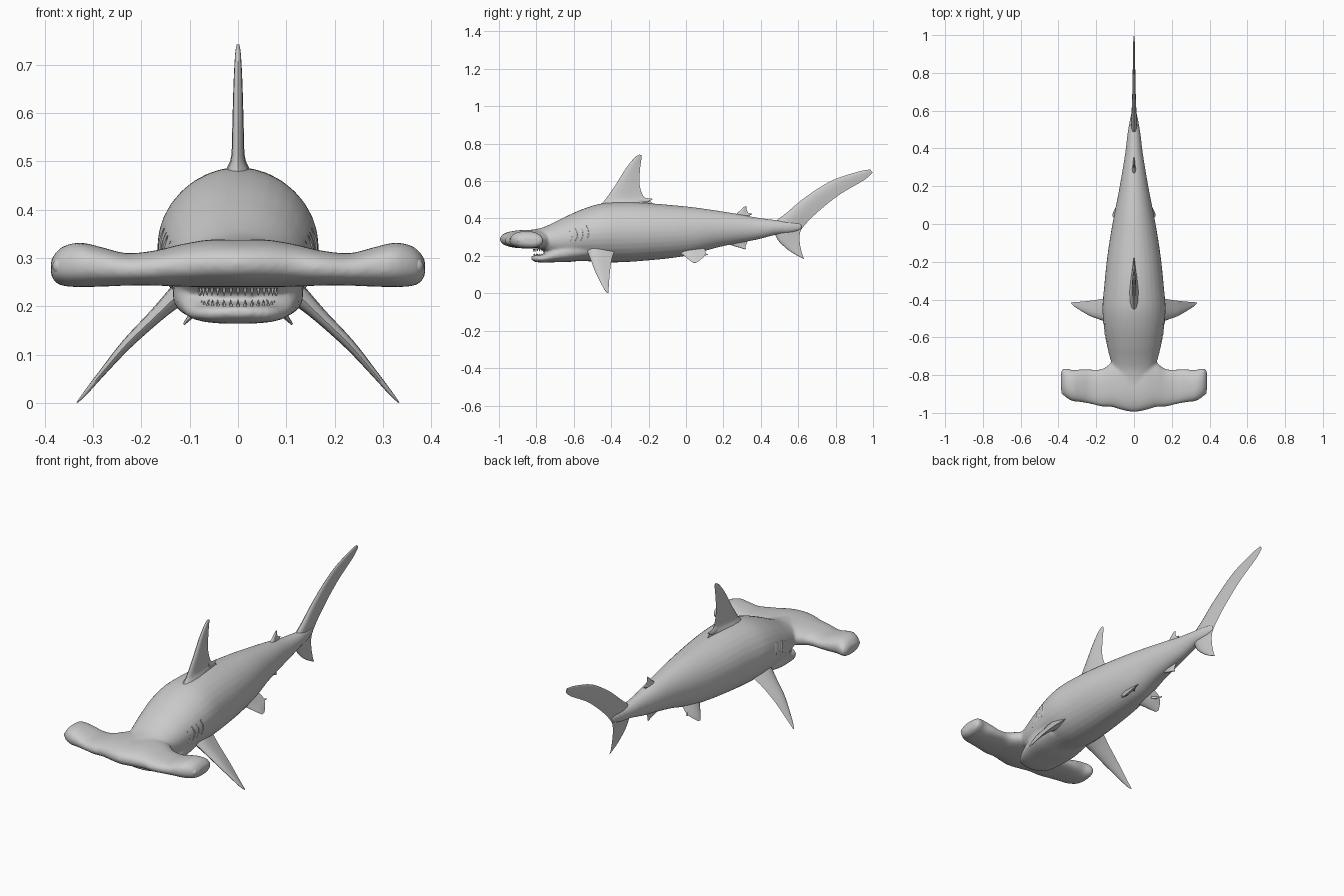
import bpy, bmesh, math
from mathutils import Vector

skin = bpy.data.materials.new("grey skin")
skin.diffuse_color = (0.6, 0.6, 0.6, 1)


def smooth_rows(rows, n=5):
    """Catmull-Rom interpolation of tuples of numbers."""
    out = []
    for i in range(len(rows) - 1):
        a, b, c, d = (rows[max(0, min(len(rows) - 1, i + k))] for k in (-1, 0, 1, 2))
        for s in range(n):
            t = s / n
            out.append(tuple(0.5 * (2 * q + (r - p) * t + (2 * p - 5 * q + 4 * r - u) * t * t
                                    + (3 * q - p - 3 * r + u) * t ** 3)
                             for p, q, r, u in zip(a, b, c, d)))
    return out + [rows[-1]]


def loft(bm, rings):
    """Skin closed rings and cap both ends."""
    vs = [[bm.verts.new(p) for p in ring] for ring in rings]
    n = len(vs[0])
    for a, b in zip(vs, vs[1:]):
        for i in range(n):
            bm.faces.new((a[i], a[(i + 1) % n], b[(i + 1) % n], b[i]))
    bm.faces.new(vs[0])
    bm.faces.new(vs[-1])


def finish(name, bm, angle=50):
    bmesh.ops.recalc_face_normals(bm, faces=bm.faces)
    me = bpy.data.meshes.new(name)
    bm.to_mesh(me)
    bm.free()
    ob = bpy.data.objects.new(name, me)
    bpy.context.collection.objects.link(ob)
    me.materials.append(skin)
    bpy.ops.object.select_all(action='DESELECT')
    ob.select_set(True)
    bpy.context.view_layer.objects.active = ob
    bpy.ops.object.shade_smooth_by_angle(angle=math.radians(angle))
    return ob


def spow(v, e):
    return math.copysign(abs(v) ** e, v)


def oval(e=1.0, n=32):
    for i in range(n):
        a = 2 * math.pi * i / n
        yield spow(math.cos(a), e), spow(math.sin(a), e)


def add_fin(bm, rows, normal, sides=(1,), n=4):
    """Rows of (leading xyz, trailing xyz, half thickness) with a tapered section."""
    prof = [(0, 0), (.04, .5), (.15, .9), (.35, 1), (.6, .7), (.85, .25), (1, 0)]
    nrm = Vector(normal).normalized()
    for s in sides:
        rings = []
        for r in smooth_rows(rows, n):
            le, te, t = Vector(r[:3]), Vector(r[3:6]), max(r[6], .0005)
            pts = [le.lerp(te, c) + nrm * t * h for c, h in prof]
            pts += [le.lerp(te, c) - nrm * t * h for c, h in prof[-2:0:-1]]
            rings.append([(p.x * s, p.y, p.z) for p in pts])
        loft(bm, rings)


def flat_fin(name, rows):
    """Fin on the centre plane from (lead y, lead z, trail y, trail z, half thickness)."""
    bm = bmesh.new()
    add_fin(bm, [(0, a, b, 0, c, d, t) for a, b, c, d, t in rows], (1, 0, 0))
    return finish(name, bm)


# Trunk: y, half width, bottom z, top z
trunk = smooth_rows([
    (-.94, .05, .26, .315), (-.86, .09, .246, .335), (-.78, .106, .235, .348),
    (-.72, .124, .195, .372), (-.64, .144, .172, .412), (-.54, .16, .172, .455),
    (-.44, .167, .165, .482), (-.32, .157, .167, .488), (-.2, .145, .176, .482),
    (-.08, .128, .188, .472), (.04, .107, .208, .46), (.16, .083, .243, .443),
    (.28, .062, .268, .424), (.38, .046, .287, .405), (.48, .034, .312, .392),
    (.56, .02, .322, .385), (.62, .006, .34, .375)])
bm = bmesh.new()
loft(bm, [[(w * c, y, (lo + hi) / 2 + (hi - lo) / 2 * s) for c, s in oval()]
          for y, w, lo, hi in trunk])

# Hammer-shaped head: x, front y, back y, bottom z, top z
half = [(0, -.995, -.70, .24, .338), (.06, -.985, -.70, .24, .338),
        (.12, -.968, -.735, .241, .328), (.17, -.966, -.768, .243, .316),
        (.23, -.952, -.77, .243, .31), (.28, -.943, -.77, .241, .322),
        (.325, -.937, -.772, .24, .332), (.36, -.918, -.765, .242, .325),
        (.378, -.9, -.768, .25, .31), (.387, -.875, -.79, .265, .295)]
head = [(-r[0],) + r[1:] for r in half[:0:-1]] + half
loft(bm, [[(x, (f + b) / 2 + (b - f) / 2 * c, (lo + hi) / 2 + (hi - lo) / 2 * s)
           for c, s in oval(.85)] for x, f, b, lo, hi in smooth_rows(head, 4)])

# Lower jaw: y, half width, bottom z, rim z
jaw = smooth_rows([(-.828, .03, .18, .196), (-.805, .075, .168, .203), (-.76, .103, .164, .212),
                   (-.70, .122, .166, .245), (-.62, .135, .168, .28), (-.52, .13, .18, .3)])
loft(bm, [[(w * c, y, (lo + hi) / 2 + (hi - lo) / 2 * s) for c, s in oval(.8)]
          for y, w, lo, hi in jaw])
body = finish("body_and_head", bm, 180)

# Fuse the overlapping shells into one soft skin
rm = body.modifiers.new("fuse", 'REMESH')
rm.mode = 'VOXEL'
rm.voxel_size = .007
rm.use_smooth_shade = True
sm = body.modifiers.new("soften", 'SMOOTH')
sm.factor = .5
sm.iterations = 6

# Centre-line fins
flat_fin("dorsal_fin", [
    (-.49, .45, -.16, .45, .034), (-.45, .482, -.185, .488, .024), (-.425, .51, -.225, .515, .014),
    (-.37, .59, -.248, .58, .0115), (-.32, .67, -.246, .66, .009),
    (-.275, .725, -.239, .715, .006), (-.25, .742, -.238, .738, .003)])
flat_fin("dorsal_fin_rear_tip", [
    (-.25, .485, -.25, .525, .009), (-.21, .487, -.215, .51, .006), (-.18, .502, -.182, .507, .002)])
flat_fin("second_dorsal_fin", [
    (.24, .405, .345, .4, .014), (.275, .43, .335, .425, .008),
    (.3, .453, .325, .445, .005), (.317, .467, .324, .464, .002)])
flat_fin("second_dorsal_rear_tip", [
    (.315, .41, .315, .435, .006), (.335, .415, .335, .43, .004), (.352, .422, .352, .426, .002)])
flat_fin("anal_fin", [
    (.2, .285, .335, .295, .014), (.235, .26, .325, .268, .008),
    (.28, .246, .318, .25, .005), (.315, .235, .322, .238, .002)])
flat_fin("tail_fin", [
    (.985, .662, .998, .645, .003), (.92, .65, .955, .607, .005), (.78, .603, .82, .527, .007),
    (.64, .515, .705, .435, .01), (.54, .432, .635, .365, .014), (.47, .37, .61, .325, .016),
    (.485, .295, .608, .275, .012), (.53, .245, .615, .235, .008),
    (.575, .213, .623, .205, .005), (.63, .184, .633, .182, .002)])

# Paired fins
bm = bmesh.new()
add_fin(bm, [(.09, -.54, .25, .09, -.37, .25, .03), (.13, -.525, .218, .13, -.385, .218, .021),
             (.17, -.51, .18, .17, -.397, .182, .015), (.23, -.488, .122, .23, -.406, .122, .011),
             (.28, -.46, .064, .28, -.411, .064, .007), (.318, -.435, .018, .318, -.414, .018, .004),
             (.333, -.42, .001, .333, -.415, .001, .001)], (.7, 0, .7), (1, -1))
finish("pectoral_fins", bm)
bm = bmesh.new()
add_fin(bm, [(.05, -.04, .225, .05, .1, .24, .014), (.075, -.01, .2, .075, .105, .213, .009),
             (.095, .015, .18, .095, .09, .19, .006), (.112, .04, .162, .112, .06, .166, .002)],
        (.75, 0, .65), (1, -1))
add_fin(bm, [(.06, .07, .205, .06, .07, .225, .006), (.078, .1, .202, .078, .1, .214, .004),
             (.085, .118, .207, .085, .118, .21, .001)], (1, 0, 0), (1, -1))
finish("pelvic_fins", bm)

# Gill slits hugging the flanks
bm = bmesh.new()
for k in range(5):
    y = -.65 + .03 * k
    _, w, lo, hi = min(trunk, key=lambda r: abs(r[0] - y))
    rows = []
    for i in range(5):
        a = -.2 + .13 * i
        x, z = w * math.cos(a) - .001, (lo + hi) / 2 + (hi - lo) / 2 * math.sin(a)
        yy = y + .012 * math.sin(i * math.pi / 4)
        rows.append((x, yy - .004, z, x, yy + .008, z, .0035 * math.sin(math.pi * (i + .5) / 5)))
    add_fin(bm, rows, (1, 0, 0), (1, -1), 2)
finish("gill_slits", bm)

# Eyes at the ends of the head
bm = bmesh.new()
for s in (1, -1):
    ret = bmesh.ops.create_uvsphere(bm, u_segments=16, v_segments=10, radius=.018)
    bmesh.ops.translate(bm, verts=ret['verts'], vec=(s * .366, -.89, .283))
finish("eyes", bm)

# Two rows of teeth on the lower jaw, one on the upper
bm = bmesh.new()
for radius, base, up, count in ((.078, .198, 1, 17), (.064, .2, 1, 13), (.08, .236, -1, 17)):
    for i in range(count):
        a = math.pi * (i + .5) / count
        ret = bmesh.ops.create_cone(bm, segments=5, radius1=.005, radius2=.0005, depth=.016)
        if up < 0:
            bmesh.ops.scale(bm, verts=ret['verts'], vec=(1, 1, -1))
        bmesh.ops.translate(bm, verts=ret['verts'], vec=(
            radius * math.cos(a), -.735 - radius * math.sin(a), base + up * .006))
finish("teeth", bm, 30)
